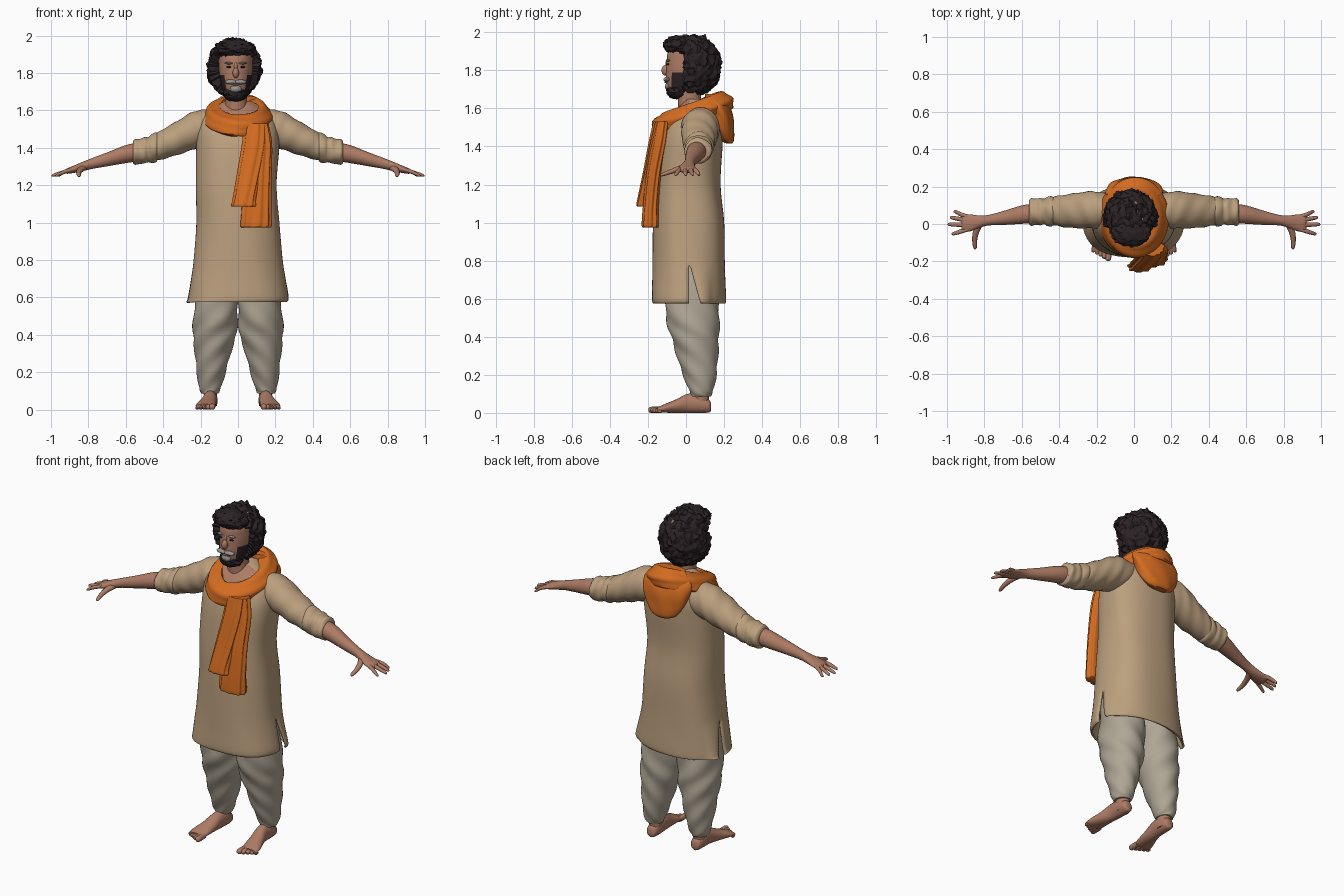
import bpy, bmesh, math
from mathutils import Vector, noise

cube = bpy.data.objects.get("Cube")
if cube:
    bpy.data.objects.remove(cube, do_unlink=True)


def material(name, r, g, b):
    m = bpy.data.materials.new(name)
    m.use_nodes = True
    m.diffuse_color = (r, g, b, 1)
    bsdf = next(n for n in m.node_tree.nodes if n.type == 'BSDF_PRINCIPLED')
    bsdf.inputs["Base Color"].default_value = (r, g, b, 1)
    return m


TAN = material("tan_cotton", 0.50, 0.35, 0.21)
ORANGE = material("orange_cloth", 0.66, 0.15, 0.015)
LINEN = material("pale_linen", 0.43, 0.38, 0.30)
SKIN = material("skin", 0.42, 0.20, 0.13)
HAIR = material("dark_hair", 0.024, 0.016, 0.018)
GREY = material("grey_hair", 0.33, 0.30, 0.27)
parts = []


def finish(name, bm, mats, rule=None):
    """Turn a bmesh into an object; rule picks a material from a face centre."""
    bmesh.ops.recalc_face_normals(bm, faces=bm.faces[:])
    if rule:
        for f in bm.faces:
            f.material_index = rule(f.calc_center_median())
    me = bpy.data.meshes.new(name)
    bm.to_mesh(me)
    bm.free()
    for m in mats:
        me.materials.append(m)
    ob = bpy.data.objects.new(name, me)
    bpy.context.collection.objects.link(ob)
    parts.append(ob)
    return ob


def spline(a, b, c, d, t):
    return [0.5 * (2 * q + (r - p) * t + (2 * p - 5 * q + 4 * r - s) * t * t
                   + (3 * q - p - 3 * r + s) * t ** 3) for p, q, r, s in zip(a, b, c, d)]


def loft(sections, axis='Z', n=32, steps=5, s=1, ripple=(0, 0, 0), power=1, cap=True):
    """Skin smooth oval sections (x, y, z, radius a, radius b) along an axis."""
    last = len(sections) - 1
    rows = [spline(sections[max(i - 1, 0)], sections[i], sections[i + 1],
                   sections[min(i + 2, last)], k / steps)
            for i in range(last) for k in range(steps)] + [sections[-1]]
    bm = bmesh.new()
    rings = []
    amp, around, along = ripple
    for j, (x, y, z, ra, rb) in enumerate(rows):
        ring = []
        for i in range(n):
            a = math.tau * i / n
            grow = 1 + amp * math.sin(around * a + along * j / len(rows))
            c, d = math.cos(a), math.sin(a)
            u = math.copysign(abs(c) ** power, c) * ra * grow
            v = math.copysign(abs(d) ** power, d) * rb * grow
            off = {'X': (0, u, v), 'Y': (u, 0, v), 'Z': (u, v, 0)}[axis]
            ring.append(bm.verts.new((s * (x + off[0]), y + off[1], z + off[2])))
        rings.append(ring)
    for lo, hi in zip(rings, rings[1:]):
        for i in range(n):
            bm.faces.new((lo[i], lo[(i + 1) % n], hi[(i + 1) % n], hi[i]))
    if cap:
        bm.faces.new(rings[0])
    bm.faces.new(rings[-1])
    return bm


def blob(name, centre, radii, mat, bump=0, freq=5, level=3, shrink=None):
    """Bumpy ellipsoid; shrink gives a scale for a point."""
    bm = bmesh.new()
    bmesh.ops.create_icosphere(bm, subdivisions=level, radius=1)
    for v in bm.verts:
        k = 1 + bump * noise.noise(v.co * freq)
        p = Vector(c + r * q * k for c, r, q in zip(centre, radii, v.co))
        if shrink:
            p = Vector(centre) + (p - Vector(centre)) * shrink(p)
        v.co = p
    return finish(name, bm, [mat])


# Long tunic, with an open neck and slits at the sides of the hem
SEAM = 0.015
bm = loft([(-.008, SEAM, .575, .268, .19), (0, SEAM, .60, .268, .195), (0, SEAM, .70, .252, .192),
           (0, SEAM, .80, .238, .19), (0, SEAM, 1.0, .222, .187), (-.008, .01, 1.2, .216, .172),
           (0, .025, 1.4, .222, .166), (0, .04, 1.5, .218, .152), (0, .05, 1.57, .185, .12),
           (0, .06, 1.62, .12, .085), (0, .06, 1.65, .07, .06)],
          n=72, steps=6, ripple=(.008, 5, 9), power=.85, cap=False)
TOP = 0.8
seam = [e for e in bm.edges if all(abs(v.co.y - SEAM) < 1e-3 and v.co.z < TOP for v in e.verts)
        and abs(e.verts[0].co.z - e.verts[1].co.z) > 1e-3]
bmesh.ops.split_edges(bm, edges=seam)
for v in bm.verts:
    d = v.co.y - SEAM
    faces = v.link_faces
    back = sum(f.calc_center_median().y for f in faces) / len(faces) > SEAM + .001
    if v.co.z < TOP - .01 and abs(v.co.x) > .1 and back and -.001 < d < .12:
        gap = .06 * (TOP - v.co.z) / .22
        v.co.y = SEAM + gap + d * (1 - gap / .12)
        v.co.x *= 1 + .1 * gap
tunic = finish("tunic", bm, [TAN, SKIN],
               lambda c: int(c.y < .02 and c.z > 1.5 and abs(c.x) < (c.z - 1.5) * .9))
solid = tunic.modifiers.new("thickness", 'SOLIDIFY')
solid.thickness = .01

for s, side in ((1, "left_"), (-1, "right_")):
    # Sleeve rolled up at the elbow
    finish(side + "sleeve", loft(
        [(.13, .075, 1.51, .085, .09), (.20, .075, 1.503, .098, .10), (.26, .075, 1.483, .098, .10),
         (.33, .07, 1.45, .092, .09), (.40, .07, 1.42, .082, .08), (.445, .068, 1.40, .072, .072)],
        'X', s=s, ripple=(.025, 3, 25)), [TAN])
    finish(side + "cuff", loft(
        [(.425, .068, 1.408, .066, .066), (.44, .068, 1.402, .078, .078), (.465, .067, 1.395, .076, .074),
         (.48, .067, 1.39, .069, .068), (.50, .066, 1.387, .075, .072), (.525, .065, 1.38, .07, .067),
         (.55, .064, 1.378, .072, .067), (.562, .063, 1.376, .06, .056)],
        'X', s=s, steps=4, ripple=(.03, 4, 9)), [TAN])
    # Forearm and palm
    finish(side + "forearm", loft(
        [(.52, .058, 1.38, .052, .05), (.60, .05, 1.366, .049, .048), (.70, .032, 1.338, .037, .037),
         (.78, .02, 1.316, .028, .029), (.83, .012, 1.30, .034, .025), (.875, .006, 1.286, .045, .02),
         (.912, .006, 1.276, .046, .015), (.922, .006, 1.273, .036, .008)], 'X', s=s), [SKIN])
    # Fingers spread from the palm, thumb towards the front
    for name, y0, y1, x1 in (("little_finger", .04, .066, .965), ("ring_finger", .018, .034, .985),
                             ("middle_finger", -.006, -.002, .996), ("index_finger", -.03, -.052, .975)):
        finish(side + name, loft(
            [(.89, y0, 1.283, .011, .011), (.93, (y0 + y1) / 2, 1.271, .012, .011),
             (x1 - .01, y1, 1.254, .009, .008), (x1, y1, 1.25, .003, .003)],
            'X', n=12, s=s), [SKIN])
    finish(side + "thumb", loft(
        [(.825, 0, 1.295, .02, .016), (.845, -.045, 1.28, .017, .015), (.852, -.09, 1.264, .013, .012),
         (.85, -.125, 1.252, .01, .009), (.85, -.135, 1.249, .003, .003)], 'Y', n=12, s=s), [SKIN])

    # Baggy trouser leg gathered at the ankle
    finish(side + "trouser_leg", loft(
        [(.15, .078, .085, .044, .05), (.15, .08, .115, .058, .062), (.143, .072, .2, .077, .088),
         (.135, .06, .3, .095, .108), (.125, .048, .4, .116, .125), (.12, .035, .5, .118, .14),
         (.11, .03, .65, .112, .14), (.1, .03, .8, .1, .13)],
        n=48, steps=8, s=s, ripple=(.035, 4, 32)), [LINEN])
    # Bare foot turned slightly outwards
    finish(side + "ankle", loft(
        [(.145, .08, .02, .034, .04), (.147, .078, .08, .036, .042), (.15, .078, .16, .04, .045)],
        s=s), [SKIN])
    finish(side + "foot", loft(
        [(.147, .132, .03, .014, .018), (.147, .12, .036, .03, .034), (.147, .07, .048, .038, .048),
         (.15, .01, .05, .037, .05), (.16, -.05, .036, .044, .036), (.172, -.11, .024, .052, .023),
         (.176, -.15, .016, .05, .014)], 'Y', s=s), [SKIN])
    for i in range(5):
        x, tip, r = .138 + .02 * i, -.197 + .011 * i, .016 - .0016 * i
        finish(side + "toe_%d" % (i + 1), loft(
            [(x, -.13, r, r, r), (x, tip + .012, r, r, r), (x, tip, r, r * .4, r * .4)],
            'Y', n=12, s=s), [SKIN])
    # Eyes and brows
    x = -.012 + s * .036
    blob(side + "brow", (x, -.094, 1.852), (.023, .012, .006), GREY, .2)
    blob(side + "eye", (x, -.096, 1.832), (.013, .008, .005), HAIR)
    blob(side + "moustache", (-.012 + s * .024, -.1, 1.752), (.034, .018, .013), GREY, .2)

# Neck and head, with the beard along the jaw
finish("neck", loft([(-.005, .03, 1.54, .075, .07), (-.01, .02, 1.62, .06, .062),
                     (-.012, .015, 1.72, .058, .06)]), [SKIN])
CX = -.012
finish("head", loft(
    [(CX, -.04, 1.662, .03, .03), (CX, -.03, 1.69, .06, .06), (CX, -.012, 1.74, .077, .092),
     (CX, .008, 1.8, .088, .113), (CX, .018, 1.85, .092, .12), (CX, .022, 1.9, .09, .115),
     (CX, .03, 1.95, .065, .085), (CX, .03, 1.97, .03, .04)], n=48), [SKIN, HAIR],
    lambda c: int(c.z < 1.705 or (c.z < 1.79 and abs(c.x - CX) > .052 + .25 * max(0, c.z - 1.74))))
blob("nose", (CX, -.107, 1.80), (.017, .022, .028), SKIN)
blob("nose_bridge", (CX, -.095, 1.83), (.011, .014, .03), SKIN)
blob("beard", (CX, -.045, 1.69), (.067, .058, .042), HAIR, .15, 6, 4)
blob("chin_patch", (CX, -.096, 1.715), (.03, .014, .02), GREY, .2)
blob("lower_lip", (CX, -.104, 1.737), (.018, .01, .005), SKIN)

# Curly hair, drawn in behind the face
blob("hair", (-.02, .032, 1.825), (.143, .15, .16), HAIR, .13, 7, 5,
     lambda p: .5 if p.y < -.02 and p.z < 1.9 else 1)
blob("hair_fringe", (-.016, -.045, 1.932), (.105, .075, .05), HAIR, .18, 5, 4)
finish("hair_tuft", loft([(-.01, .085, 1.95, .03, .03), (-.01, .095, 1.975, .013, .013),
                          (-.01, .1, 1.99, .003, .003)], n=10), [HAIR])

# Scarf wound round the neck: a tilted ring with running folds
bm = bmesh.new()
U, V = 96, 24
grid = []
for i in range(U):
    a = math.tau * i / U
    row = []
    for j in range(V):
        b = math.tau * j / V
        r = .05 * (1 + .1 * math.sin(5 * b + 2 * math.sin(a)))
        out, up = r * math.cos(b), r * math.sin(b) * (1.05 + .1 * math.cos(a))
        out -= .3 * up
        row.append(bm.verts.new(((.132 + out) * math.sin(a), .035 - (.165 + out) * math.cos(a),
                                 1.578 - .062 * math.cos(a) + up)))
    grid.append(row)
for i in range(U):
    for j in range(V):
        k, m = (i + 1) % U, (j + 1) % V
        bm.faces.new((grid[i][j], grid[k][j], grid[k][m], grid[i][m]))
finish("scarf_ring", bm, [ORANGE])

# Scarf drape behind the shoulders
finish("scarf_drape", loft(
    [(0, .228, 1.415, .045, .015), (0, .215, 1.435, .085, .038), (0, .20, 1.49, .125, .052),
     (0, .185, 1.56, .148, .062), (0, .165, 1.62, .145, .06), (0, .14, 1.675, .09, .04)],
    n=48, steps=6, ripple=(.025, 6, 10)), [ORANGE])
# Two hanging scarf ends with pleats
finish("scarf_long_end", loft(
    [(.10, -.125, 1.53, .06, .035), (.108, -.14, 1.42, .07, .038), (.10, -.17, 1.25, .075, .038),
     (.098, -.185, 1.08, .076, .04), (.096, -.185, .99, .08, .045), (.096, -.185, .975, .075, .04)],
    n=72, ripple=(.07, 9, 3), power=.85), [ORANGE])
finish("scarf_short_end", loft(
    [(.09, -.14, 1.53, .055, .03), (.085, -.165, 1.42, .06, .03), (.06, -.195, 1.27, .06, .028),
     (.034, -.222, 1.13, .058, .03), (.03, -.226, 1.095, .062, .032), (.03, -.226, 1.085, .058, .028)],
    n=72, ripple=(.08, 8, 3), power=.85), [ORANGE])

# Smooth shading, sharp edges kept
bpy.ops.object.select_all(action='DESELECT')
for ob in parts:
    ob.select_set(True)
bpy.context.view_layer.objects.active = tunic
bpy.ops.object.shade_smooth_by_angle(angle=math.radians(45))
